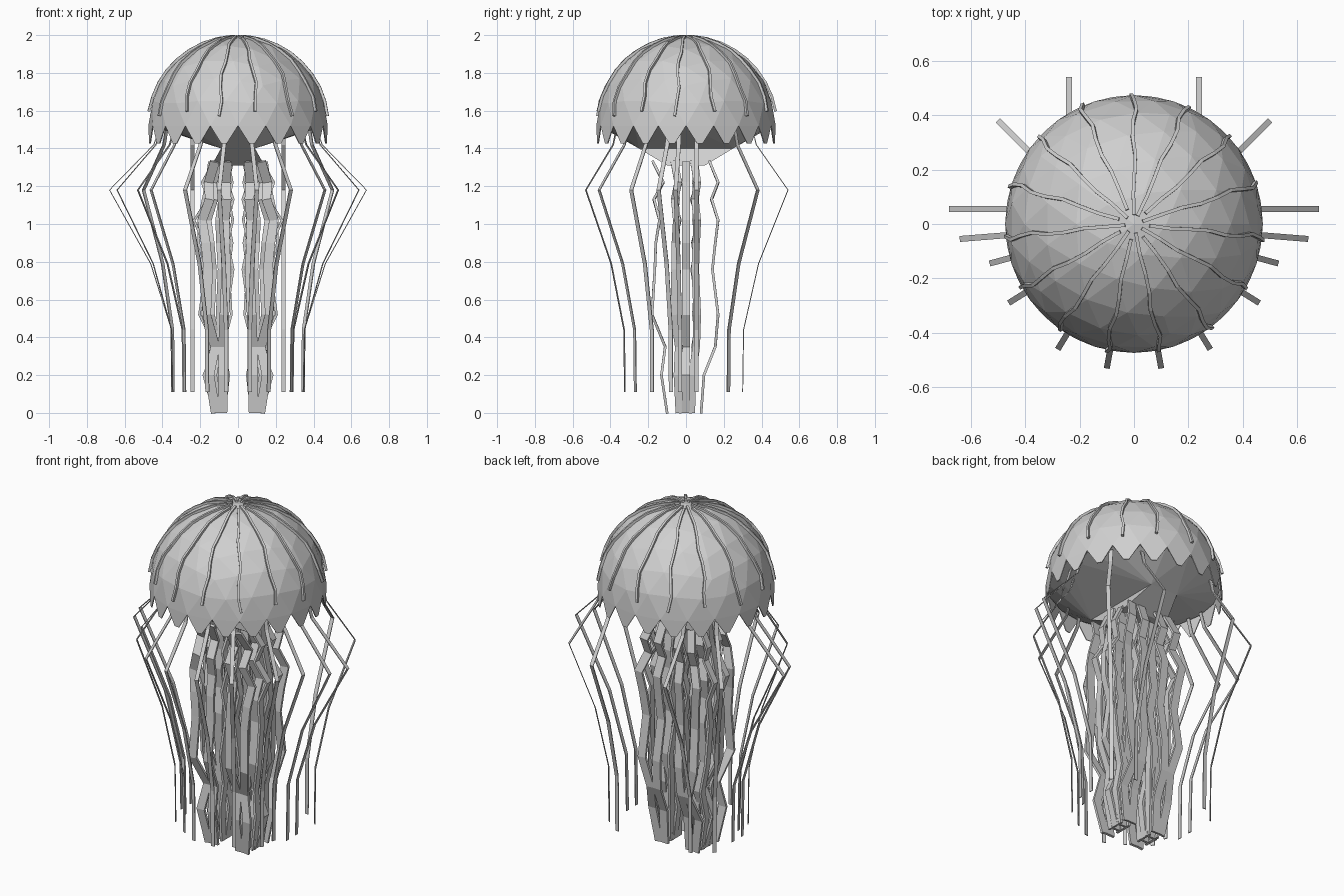
import bpy, bmesh, math
from mathutils import Vector

cube = bpy.data.objects.get("Cube")
if cube:
    bpy.data.objects.remove(cube, do_unlink=True)

grey = bpy.data.materials.new("pale_grey")
grey.use_nodes = True
grey.diffuse_color = (0.63, 0.63, 0.63, 1)
grey.node_tree.nodes["Principled BSDF"].inputs["Base Color"].default_value = grey.diffuse_color

R, EQUATOR = 0.475, 1.52


def finish(name, bm):
    bmesh.ops.recalc_face_normals(bm, faces=bm.faces)
    mesh = bpy.data.meshes.new(name)
    bm.to_mesh(mesh)
    bm.free()
    mesh.materials.append(grey)
    obj = bpy.data.objects.new(name, mesh)
    bpy.context.collection.objects.link(obj)
    return obj


def ribbon(bm, path, side, width, thick):
    """Sweep a thin rectangle along a path, its broad direction following side."""
    path = [Vector(p) for p in path]
    rings = []
    for i, p in enumerate(path):
        tangent = path[min(i + 1, len(path) - 1)] - path[max(i - 1, 0)]
        across = (side - tangent * side.dot(tangent) / tangent.length_squared).normalized()
        up = across.cross(tangent).normalized()
        rings.append([bm.verts.new(p + across * (a * width / 2) + up * (b * thick / 2))
                      for a, b in ((-1, -1), (1, -1), (1, 1), (-1, 1))])
    for lower, upper in zip(rings, rings[1:]):
        for k in range(4):
            n = (k + 1) % 4
            bm.faces.new((lower[k], lower[n], upper[n], upper[k]))
    bm.faces.new(rings[0][::-1])
    bm.faces.new(rings[-1])


def hull(name, points):
    bm = bmesh.new()
    for p in points:
        bm.verts.new(p)
    bmesh.ops.convex_hull(bm, input=bm.verts[:])
    return finish(name, bm)


# Faceted bell with a toothed rim
bm = bmesh.new()
bmesh.ops.create_icosphere(bm, subdivisions=3, radius=R)
bmesh.ops.delete(bm, geom=[v for v in bm.verts if v.co.z < -0.01], context='VERTS')
for edge in [e for e in bm.edges if e.is_boundary]:
    a, b = edge.verts
    middle = (a.co + b.co) / 2
    tips = [bm.verts.new(v.co.lerp(middle, 0.8) * 1.01 - Vector((0, 0, 0.093))) for v in (a, b)]
    bm.faces.new((a, b, tips[1], tips[0]))
bmesh.ops.translate(bm, verts=bm.verts, vec=(0, 0, EQUATOR))
bell = finish("bell", bm)
shell = bell.modifiers.new("shell", 'SOLIDIFY')
shell.thickness = 0.005

# Underside of the bell and the stalk below it
rim = [(0.46 * math.cos(a), 0.46 * math.sin(a), EQUATOR)
       for a in (math.tau * k / 20 for k in range(20))]
corners = [(-1, -1), (1, -1), (1, 1), (-1, 1)]
keel = [(0.09 * x, 0.25 * y, 1.40) for x, y in corners]
hull("bell_underside", rim + keel)
hull("stalk", keel + [(0.14 * x, 0.1 * y, 1.31) for x, y in corners])

# Gently wavering ribs that stand proud of the lower bell
bm = bmesh.new()
RIBS = 15
for k in range(RIBS):
    turn = math.radians(90 + 360 * k / RIBS)
    path = []
    for i in range(9):
        down = math.radians(4 + 3 * (k % 2) + 9.6 * i)
        a = turn + 0.022 * math.sin(1.8 * i + 2 * k)
        r = R * (1 + 0.012 * math.sin(down) ** 2)
        path.append((r * math.sin(down) * math.cos(a), r * math.sin(down) * math.sin(a),
                     EQUATOR + r * math.cos(down)))
    ribbon(bm, path, Vector((-math.sin(turn), math.cos(turn), 0)), 0.013, 0.014)
finish("bell_ribs", bm)

# Long thin outer tentacles: elbow position, outward direction, reach to the hanging end
tentacles = [
    ((0.24, 0.54), (0, 1), 0.24),
    ((0.50, 0.38), (1, 1), 0.22),
    ((0.68, 0.055), (1, 0), 0.335),
    ((0.64, -0.055), (1, -0.08), 0.295),
    ((0.53, -0.145), (1, -0.27), 0.25),
    ((0.46, -0.29), (0.85, -0.53), 0.21),
    ((0.28, -0.46), (0.52, -0.85), 0.225),
    ((0.10, -0.53), (0.18, -0.98), 0.21),
]
drop = [(1.5, 0.78), (1.42, 0.7), (1.18, 0), (0.79, 0.65), (0.44, 0.98), (0.11, 1)]
bm = bmesh.new()
for s in (-1, 1):
    for (ex, ey), out, reach in tentacles:
        d = Vector((s * out[0], out[1], 0)).normalized()
        elbow = Vector((s * ex, ey, 0))
        path = [elbow - d * (reach * f) + Vector((0, 0, z)) for z, f in drop]
        ribbon(bm, path, Vector((-d.y, d.x, 0)), 0.022, 0.005)
finish("outer_tentacles", bm)

# Two bundles of folded oral arms: height, bundle centre, half width, front and back depth
levels = [
    (1.33, 0.09, 0.055, 0.175, 0.125), (1.22, 0.11, 0.075, 0.12, 0.17),
    (1.13, 0.105, 0.075, 0.17, 0.135), (1.02, 0.13, 0.10, 0.14, 0.17),
    (0.90, 0.12, 0.085, 0.16, 0.155), (0.76, 0.11, 0.08, 0.165, 0.14),
    (0.52, 0.12, 0.08, 0.18, 0.17), (0.35, 0.10, 0.035, 0.11, 0.155),
    (0.20, 0.115, 0.06, 0.13, 0.095), (0.0, 0.10, 0.03, 0.10, 0.08),
]
# Place of each arm in its bundle, and whether its broad side faces front or outward
arms = [(x, y, True) for y in (-1, 1) for x in (-0.6, 0.6)]
arms += [(x, y, False) for y in (-0.35, 0.35) for x in (-0.9, 0.9)]
arms += [(x, y, True) for y in (-0.3, 0.3) for x in (-0.35, 0.35)]
arms += [(0.9, 0, False), (-0.9, 0, False)]
bm = bmesh.new()
for s in (-1, 1):
    for k, (fx, fy, frontal) in enumerate(arms):
        path = []
        for i, (z, centre, wide, front, back) in enumerate(levels):
            fold = 0.012 * (-1) ** (i + k) if z and abs(fy) < 1 else 0
            x, y = centre + fx * wide, fy * (front if fy < 0 else back)
            path.append((s * x, y + fold, z) if frontal else (s * (x + fold), y, z))
        side = Vector((1, 0, 0)) if frontal else Vector((0, 1, 0))
        ribbon(bm, path, side, 0.05 if frontal else 0.04, 0.014)
finish("oral_arms", bm)
